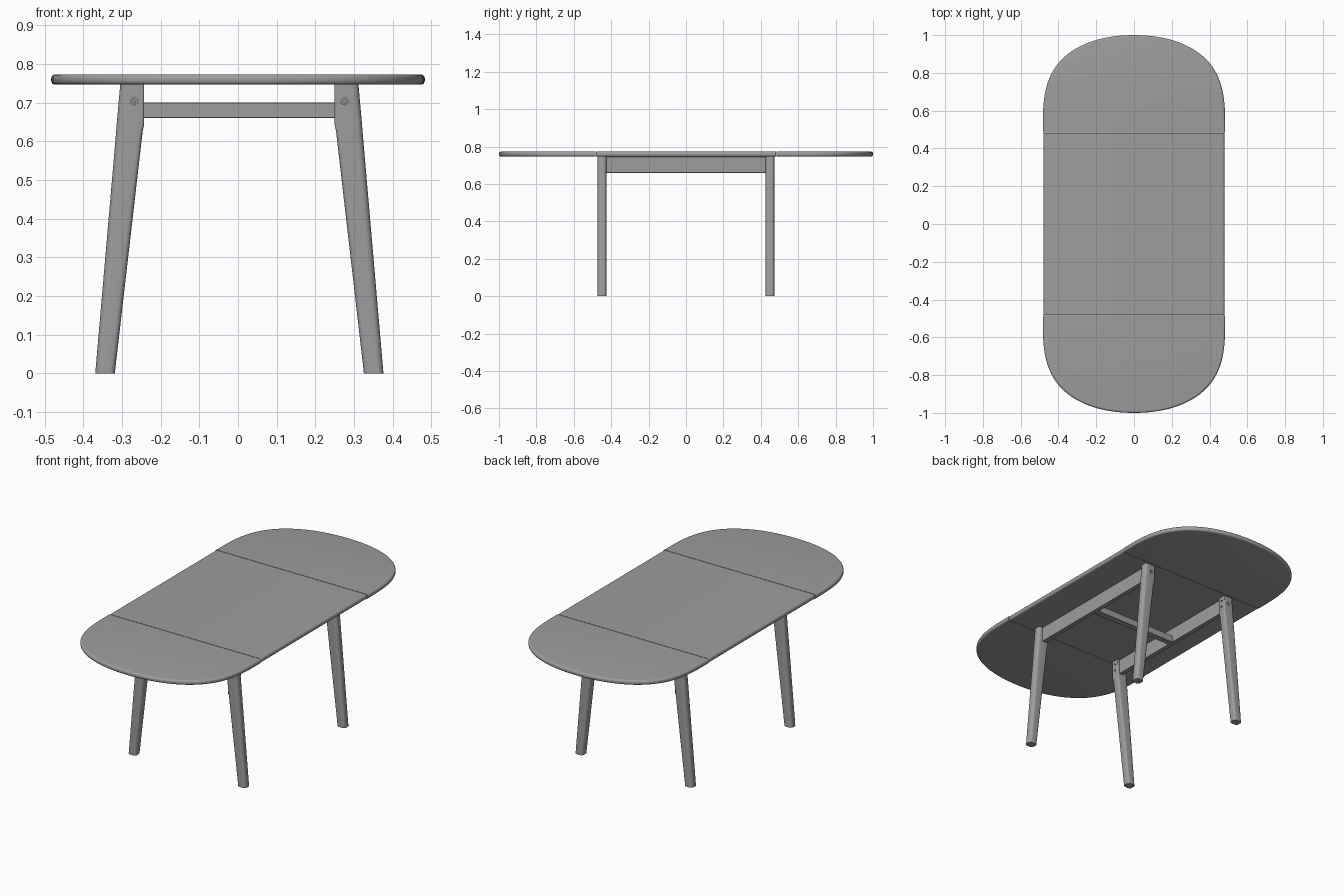
import bpy, bmesh
from math import sin, cos, pi, radians
from mathutils import Matrix, Vector

if "Cube" in bpy.data.objects:
    bpy.data.objects.remove(bpy.data.objects["Cube"])

Z0, Z1 = 0.746, 0.773          # tabletop underside and top
SEAM, GAP = 0.482, 0.0015
DX = 0.0035                    # slight sideways offset of the underframe
SIDES = [(sx, sy) for sx in (-1, 1) for sy in (-1, 1)]

grey = bpy.data.materials.new("dark_grey")
grey.diffuse_color = (0.34, 0.34, 0.34, 1)
grey.use_nodes = True
grey.node_tree.nodes["Principled BSDF"].inputs["Base Color"].default_value = grey.diffuse_color


def smooth(ob):
    bpy.ops.object.select_all(action='DESELECT')
    bpy.context.view_layer.objects.active = ob
    ob.select_set(True)
    bpy.ops.object.shade_smooth_by_angle(angle=radians(35))


def finish(name, bm, smoothed=True):
    bmesh.ops.recalc_face_normals(bm, faces=bm.faces)
    mesh = bpy.data.meshes.new(name)
    bm.to_mesh(mesh)
    bm.free()
    mesh.materials.append(grey)
    ob = bpy.data.objects.new(name, mesh)
    bpy.context.collection.objects.link(ob)
    if smoothed:
        smooth(ob)
    return ob


def loft(name, rings):
    """Closed rings of 3D points joined by quads and capped at both ends."""
    bm = bmesh.new()
    rows = [[bm.verts.new(p) for p in r] for r in rings]
    n = len(rows[0])
    for a, b in zip(rows, rows[1:]):
        for i in range(n):
            j = (i + 1) % n
            bm.faces.new((a[i], a[j], b[j], b[i]))
    bm.faces.new(rows[0])
    bm.faces.new(rows[-1])
    return finish(name, bm)


def box(name, lo, hi):
    lo, hi = Vector(lo), Vector(hi)
    bm = bmesh.new()
    bmesh.ops.create_cube(bm, size=1)
    for v in bm.verts:
        v.co = (lo + hi) / 2 + Vector(c * d for c, d in zip(v.co, hi - lo))
    bmesh.ops.bevel(bm, geom=bm.edges[:], offset=0.0015, segments=1, affect='EDGES')
    return finish(name, bm, False)


def disc(name, loc, normal, r, depth):
    bm = bmesh.new()
    rot = Vector(normal).to_track_quat('Z', 'Y').to_matrix().to_4x4()
    bmesh.ops.create_cone(bm, cap_ends=True, segments=20, radius1=r, radius2=r,
                          depth=depth, matrix=Matrix.Translation(loc) @ rot)
    return finish(name, bm)


def drill(ob, loc, normal, r, depth):
    """Cut a round recess into ob and remove the cutter."""
    cutter = disc("cutter", loc, normal, r, depth * 2)
    cutter.hide_render = True
    mod = ob.modifiers.new("hole", 'BOOLEAN')
    mod.operation, mod.solver, mod.object = 'DIFFERENCE', 'EXACT', cutter
    smooth(ob)
    bpy.ops.object.modifier_apply(modifier=mod.name)
    bpy.data.objects.remove(cutter)
    smooth(ob)


# Tabletop: rounded edge profile swept round each piece's outline
R = 0.011
PROFILE = [(R * (1 - cos(t)), zc + R * sin(t))
           for zc, start in ((Z0 + R, -pi / 2), (Z1 - R, 0))
           for t in [start + pi / 2 * k / 5 for k in range(6)]]


def leaf_outline(d, z, s):
    """Half oval, squarer along the sides than at the tip."""
    y0, a, b, n = SEAM + GAP, 0.483 - d, 1 - SEAM - GAP - d, 64
    pts = []
    for i in range(n + 1):
        t = pi * i / n
        c, si = cos(t), sin(t) if 0 < i < n else 0
        x = a * abs(c) ** (2 / 2.1) * (1 if c >= 0 else -1)
        pts.append((x, s * (y0 + b * si ** (2 / 3.3)), z))
    return pts


for s, nm in ((-1, "front_leaf"), (1, "back_leaf")):
    loft(nm, [leaf_outline(d, z, s) for d, z in PROFILE])

yc = SEAM - GAP
loft("centre_top", [[(0.479 - d, -yc, z), (0.479 - d, yc, z),
                     (d - 0.479, yc, z), (d - 0.479, -yc, z)] for d, z in PROFILE])


# Legs: rounded rectangle section, tapered and splayed sideways
def leg_section(xi, xo, z, ri, ro, sx, sy):
    ya, yb = 0.426, 0.472
    pts = []
    for cx, cy, r, a0 in ((xo - ro, yb - ro, ro, 0), (xi + ri, yb - ri, ri, 1),
                          (xi + ri, ya + ri, ri, 2), (xo - ro, ya + ro, ro, 3)):
        for k in range(6):
            t = (a0 + k / 5) * pi / 2
            pts.append((DX + sx * (cx + r * cos(t)), sy * (cy + r * sin(t)), z))
    return pts


# inner x, outer x, height, inner radius, outer radius
LEVELS = [(0.322, 0.3725, 0, 0.014, 0.016), (0.250, 0.3185, 0.625, 0.010, 0.016),
          (0.246, 0.317, 0.645, 0.006, 0.016), (0.246, 0.308, Z0, 0.004, 0.016)]

for sx, sy in SIDES:
    tag = ("left" if sx < 0 else "right") + ("_front" if sy < 0 else "_back")
    leg = loft("leg_" + tag, [leg_section(*lv, sx, sy) for lv in LEVELS])
    # recessed bolt in the end face and two screw holes in the inner face
    bolt = (DX + sx * 0.272, sy * 0.472, 0.703)
    drill(leg, bolt, (0, sy, 0), 0.009, 0.008)
    disc("bolt_" + tag, (bolt[0], sy * 0.465, bolt[2]), (0, sy, 0), 0.005, 0.008)
    for z in (0.685, 0.722):
        drill(leg, (DX + sx * 0.246, sy * 0.449, z), (sx, 0, 0), 0.006, 0.008)

# Side rails between the legs and the low cross bar
for sx, nm in ((-1, "left_rail"), (1, "right_rail")):
    xs = sorted((DX + sx * 0.260, DX + sx * 0.285))
    box(nm, (xs[0], -0.43, 0.66), (xs[1], 0.43, Z0))
box("cross_bar", (DX - 0.262, -0.0175, 0.66), (DX + 0.262, 0.0175, 0.70))
